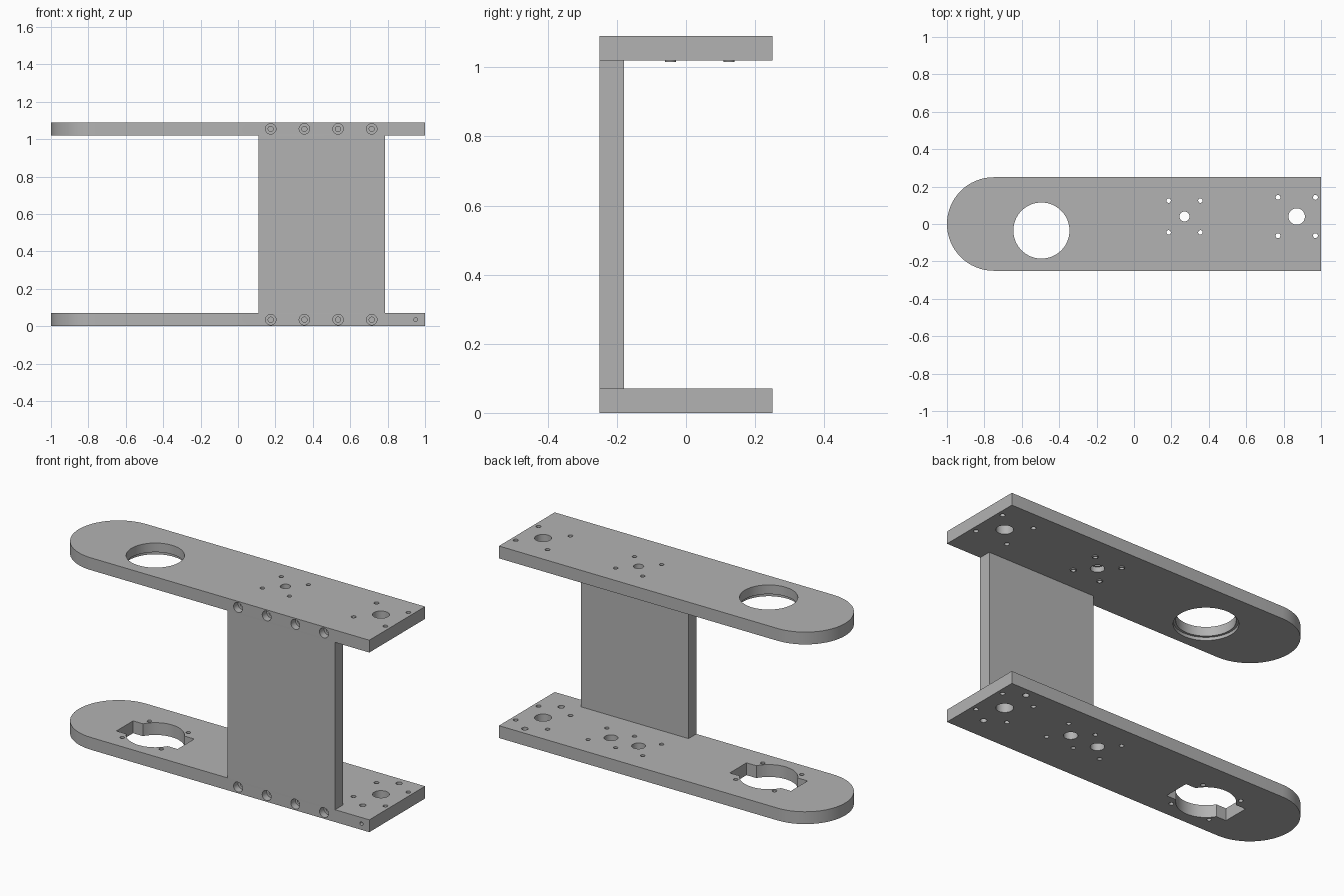
import bpy, bmesh, math
from mathutils import Matrix, Vector

cube = bpy.data.objects.get("Cube")
if cube:
    bpy.data.objects.remove(cube)

# Single material
grey = bpy.data.materials.new("machined grey")
grey.use_nodes = True
COLOUR = (0.45, 0.45, 0.45, 1)
grey.diffuse_color = COLOUR
grey.node_tree.nodes["Principled BSDF"].inputs["Base Color"].default_value = COLOUR

T, TOP = 0.07, 1.09          # plate thickness, overall height
HALF = 0.25                  # half depth of the plates
WEB = (0.11, 0.785)          # x range of the upright
PORT = (-0.495, -0.035)      # centre of the large opening
END = (0.87, 0.04)           # centre of the end hole pattern
MID_Y = 0.04


def finish(name, bm):
    bmesh.ops.recalc_face_normals(bm, faces=bm.faces)
    mesh = bpy.data.meshes.new(name)
    bm.to_mesh(mesh)
    bm.free()
    mesh.materials.append(grey)
    obj = bpy.data.objects.new(name, mesh)
    bpy.context.collection.objects.link(obj)
    return obj


def cyl(bm, centre, r, length, axis="Z"):
    turn = Matrix.Rotation(math.pi / 2, 4, "X") if axis == "Y" else Matrix()
    bmesh.ops.create_cone(bm, cap_ends=True, segments=64 if r > 0.1 else 24, radius1=r,
                          radius2=r, depth=length, matrix=Matrix.Translation(centre) @ turn)


def box(bm, lo, hi):
    lo, hi = Vector(lo), Vector(hi)
    bmesh.ops.create_cube(bm, size=1, matrix=Matrix.Translation((lo + hi) / 2)
                          @ Matrix.Diagonal((*(hi - lo), 1)))


def corners(centre, dx, dy):
    return [(centre[0] + sx * dx, centre[1] + sy * dy) for sx in (-1, 1) for sy in (-1, 1)]


def cut(obj, *cutters):
    bpy.context.view_layer.objects.active = obj
    for cutter in cutters:
        cutter.hide_render = True
        mod = obj.modifiers.new("cut", "BOOLEAN")
        mod.operation = "DIFFERENCE"
        mod.solver = "EXACT"
        mod.object = cutter
        bpy.ops.object.modifier_apply(modifier=mod.name)


def plate(name, z):
    # Bar with one half-round end
    bm = bmesh.new()
    outline = [(1, -HALF), (1, HALF)]
    for i in range(33):
        a = math.pi / 2 + math.pi * i / 32
        outline.append((-1 + HALF + HALF * math.cos(a), HALF * math.sin(a)))
    face = bm.faces.new([bm.verts.new((x, y, z)) for x, y in outline])
    ext = bmesh.ops.extrude_face_region(bm, geom=[face])
    bmesh.ops.translate(bm, vec=(0, 0, T),
                        verts=[v for v in ext["geom"] if isinstance(v, bmesh.types.BMVert)])
    return finish(name, bm)


def drills(z, holes):
    # Vertical bores plus the front screw bores, and their counterbores
    bores, wide = bmesh.new(), bmesh.new()
    for (x, y), r in holes:
        cyl(bores, (x, y, z + T / 2), r, 0.2)
    for i in range(4):
        x = 0.175 + 0.18 * i
        cyl(bores, (x, -HALF, z + T / 2), 0.014, 0.28, "Y")
        cyl(wide, (x, -HALF, z + T / 2), 0.028, 0.08, "Y")
    return bores, wide


shared = [(PORT, 0.15), (END, 0.044)]
shared += [(p, 0.013) for p in corners(END, 0.1, 0.1025)]
shared += [(p, 0.012) for p in corners((0.27, MID_Y), 0.085, 0.085)]

# Lower plate: notched opening, extra bores
lower = plate("lower_plate", 0)
holes = shared + [((0.27, MID_Y), 0.036), ((0.443, MID_Y), 0.036)]
holes += [((0.528, MID_Y + s * 0.085), 0.012) for s in (-1, 1)]
holes += [((END[0], END[1] + s * 0.163), 0.017) for s in (-1, 1)]
holes += [(p, 0.012) for p in corners(PORT, 0.122, 0.122)]
bores, wide = drills(0, holes)
cyl(bores, (0.95, -HALF, T / 2), 0.01, 0.2, "Y")
box(wide, (PORT[0] - 0.192, PORT[1] - 0.075, -0.1), (PORT[0] + 0.192, PORT[1] + 0.075, 0.2))
cutters = [finish("lower_bores", bores), finish("lower_recesses", wide)]
cut(lower, *cutters)

# Upper plate: stepped opening and bearing seat on the underside
base = TOP - T
upper = plate("upper_plate", base)
bores, wide = drills(base, shared + [((0.27, MID_Y), 0.027)])
cyl(wide, (*PORT, base), 0.163, 0.036)
cyl(wide, (0.27, MID_Y, base), 0.036, 0.06)
upper_cutters = [finish("upper_bores", bores), finish("upper_recesses", wide)]
cut(upper, *upper_cutters)

# Small collars under the upper plate
bm = bmesh.new()
for x, y in corners((0.27, MID_Y), 0.085, 0.085):
    cyl(bm, (x, y, base - 0.002), 0.016, 0.007)
collars = finish("hole_collars", bm)
cut(collars, upper_cutters[0])

# Upright joining both plates at the front
bm = bmesh.new()
box(bm, (WEB[0], -HALF, T), (WEB[1], -0.18, base))
web = finish("upright_web", bm)

for obj in cutters + upper_cutters:
    bpy.data.objects.remove(obj)

bpy.ops.object.select_all(action="DESELECT")
for obj in (lower, upper, collars, web):
    obj.select_set(True)
bpy.context.view_layer.objects.active = lower
bpy.ops.object.shade_smooth_by_angle(angle=math.radians(30))
